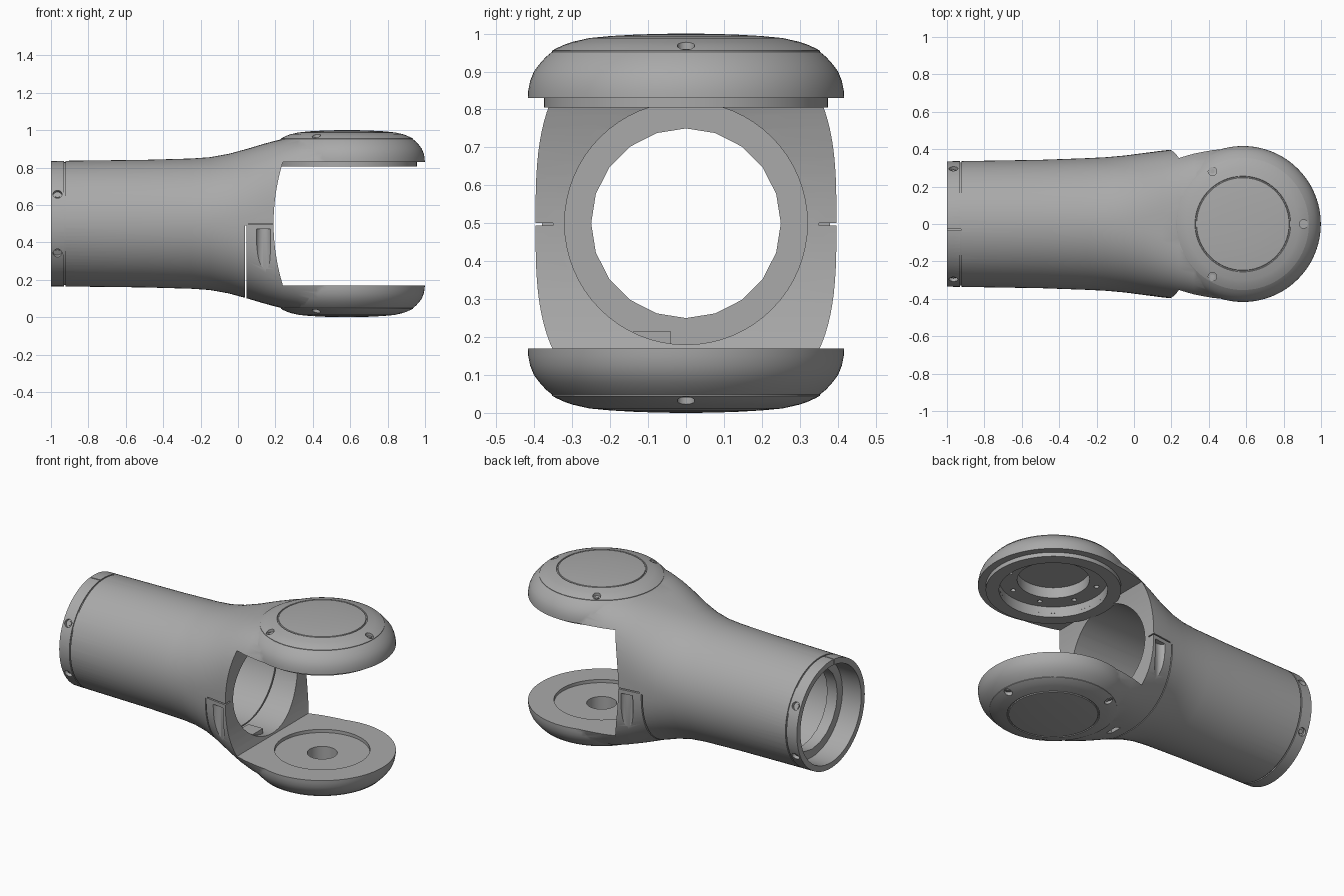
import bpy
import bmesh
from math import sin, cos, pi, tau, copysign
from mathutils import Vector, Matrix

if "Cube" in bpy.data.objects:
    bpy.data.objects.remove(bpy.data.objects["Cube"])

grey = bpy.data.materials.new("satin grey")
grey.use_nodes = True
tone = (0.40, 0.40, 0.40, 1)
grey.diffuse_color = tone
grey.node_tree.nodes["Principled BSDF"].inputs["Base Color"].default_value = tone

JOINT = 0.582   # x of the fork axis
MID = 0.5       # height of the tube axis


def finish(name, bm):
    """Turn a bmesh into a grey object."""
    bmesh.ops.remove_doubles(bm, verts=bm.verts, dist=1e-5)
    bmesh.ops.recalc_face_normals(bm, faces=bm.faces)
    mesh = bpy.data.meshes.new(name)
    bm.to_mesh(mesh)
    bm.free()
    mesh.materials.append(grey)
    obj = bpy.data.objects.new(name, mesh)
    bpy.context.collection.objects.link(obj)
    return obj


def loft(name, rings, closed=False):
    """Skin a list of point rings; cap both ends unless closed."""
    bm = bmesh.new()
    rows = [[bm.verts.new(p) for p in ring] for ring in rings]
    n = len(rows[0])
    pairs = list(zip(rows, rows[1:]))
    if closed:
        pairs.append((rows[-1], rows[0]))
    for a, b in pairs:
        for i in range(n):
            j = (i + 1) % n
            bm.faces.new((a[i], a[j], b[j], b[i]))
    if not closed:
        bm.faces.new(rows[0])
        bm.faces.new(rows[-1])
    return finish(name, bm)


def lathe(name, profile, flip=False, closed=False, sides=96):
    """Revolve (radius, z) points about the vertical fork axis."""
    rings = []
    for r, z in profile:
        z = 2 * MID - z if flip else z
        rings.append([(JOINT + r * cos(tau * i / sides), r * sin(tau * i / sides), z)
                      for i in range(sides)])
    return loft(name, rings, closed)


def rod(name, start, end, radius, sides=24):
    start, end = Vector(start), Vector(end)
    axis = end - start
    bm = bmesh.new()
    spin = Vector((0, 0, 1)).rotation_difference(axis).to_matrix().to_4x4()
    bmesh.ops.create_cone(bm, cap_ends=True, segments=sides, radius1=radius, radius2=radius,
                          depth=axis.length, matrix=Matrix.Translation((start + end) / 2) @ spin)
    return finish(name, bm)


def block(name, low, high):
    low, high = Vector(low), Vector(high)
    bm = bmesh.new()
    size = Matrix.Diagonal((high - low).to_4d())
    size[3][3] = 1
    bmesh.ops.create_cube(bm, size=1, matrix=Matrix.Translation((low + high) / 2) @ size)
    return finish(name, bm)


def combine(target, tool, operation="DIFFERENCE"):
    """Apply a boolean and discard the tool."""
    mod = target.modifiers.new("boolean", "BOOLEAN")
    mod.operation, mod.solver, mod.object = operation, "EXACT", tool
    bpy.context.view_layer.objects.active = target
    bpy.ops.object.modifier_apply(modifier=mod.name)
    bpy.data.objects.remove(tool)


def section(x, a, b, n, count=96):
    """Superellipse cross-section of the tube."""
    ring = []
    for i in range(count):
        c, s = cos(tau * i / count), sin(tau * i / count)
        ring.append((x, a * copysign(abs(c) ** (2 / n), c),
                     MID + b * copysign(abs(s) ** (2 / n), s)))
    return ring


# Tube flaring into the fork: x, half width, half height, squareness
stations = [(-1, .335, .335, 2), (-.5, .343, .341, 2), (-.25, .352, .348, 2),
            (-.15, .357, .355, 2.04), (-.05, .366, .373, 2.15), (.05, .379, .4, 2.4),
            (.15, .392, .43, 2.85), (.24, .402, .453, 3.3), (.32, .411, .466, 3.7),
            (.42, .42, .476, 4.1), (JOINT, .43, .485, 4.5)]
body = loft("forked_housing", [section(*s) for s in stations])

# Round fork ends, above and below
rim = [(0, .8), (.418, .8), (.416, .85), (.411, .875), (.401, .9), (.386, .92),
       (.37, .938), (.353, .952), (0, .96)]
for flip in (False, True):
    combine(body, lathe("fork_end", rim, flip), "UNION")

# Gap between the fork arms, with a gently bowed root
edge = [(.19 + .05 * t * t, MID + .33 * t) for t in [i / 8 - 1 for i in range(17)]]
outline = edge + [(1.2, .83), (1.2, .17)]
combine(body, loft("gap_cutter", [[(x, y, z) for x, z in outline] for y in (-1, 1)]))

# Bores along the tube, leaving a narrow inner flange
for start, end, radius, sides in [(-1.1, -.87, .3, 64), (-.9, -.7, .25, 20), (-.8, .3, .32, 64)]:
    combine(body, rod("bore_cutter", (start, 0, MID), (end, 0, MID), radius, sides))

# Seams: end collar, and the lower half of the fork root
collar = [[(x, r * cos(tau * i / 96), MID + r * sin(tau * i / 96)) for i in range(96)]
          for x, r in [(-.93, .329), (-.93, .4), (-.922, .4), (-.922, .329)]]
combine(body, loft("collar_seam_cutter", collar, True))
combine(body, block("root_seam_cutter", (.038, -.6, -.1), (.045, .6, .49)))
for side in (-1, 1):
    combine(body, block("side_seam_cutter", (.055, side * .45 - .1, .494), (.3, side * .45 + .1, .501)))
    # Screw channel beside the fork root
    combine(body, rod("channel_cutter", (.135, side * .4, .19), (.135, side * .4, .47), .04))

# Sockets: lower arm recess and hole, upper arm stepped opening, notch beneath
def socket(radius, low, high):
    combine(body, rod("socket_cutter", (JOINT, 0, low), (JOINT, 0, high), radius, 64))


socket(.27, .15, .2)
socket(.085, .06, .2)
socket(.3, .8, .87)
socket(.2, .8, .935)
combine(body, block("notch_cutter", (.13, -.04, 0), (.165, .04, .13)))

# Bolt holes in the upper opening
for i in range(8):
    a = tau * (i + .5) / 8
    x, y = JOINT + .25 * cos(a), .25 * sin(a)
    combine(body, rod("bolt_cutter", (x, y, .8), (x, y, .9), .014, 16))

# Collar screw pockets and the end slot
for angle in (62, -62, 118, -118):
    a = angle * pi / 180
    ray = Vector((0, -sin(a), cos(a)))
    base = Vector((-.965, 0, MID))
    combine(body, rod("pocket_cutter", base + ray * .315, base + ray * .4, .024, 20))
    rod("collar_screw", base + ray * .3, base + ray * .322, .014, 6)
combine(body, block("end_slot_cutter", (-1.1, -.034, .79), (-.925, -.028, .9)))

# Lip ring below the upper arm
lip = lathe("upper_lip_ring", [(.3, .805), (.374, .805), (.374, .832), (.3, .832)], closed=True)

# Domed covers with a ring groove and three screws each
cover = [(0, .94), (.353, .94), (.353, .955), (.34, .962), (.32, .971), (.3, .978),
         (.256, .988), (.254, .983), (.249, .983), (.247, .989),
         (.2, .9935), (.13, .9975), (.06, .9995), (0, 1)]
for flip, place in ((False, "upper"), (True, "lower")):
    cap = lathe(place + "_cover", cover, flip)
    for i in range(3):
        a = tau * i / 3
        x, y = JOINT + .325 * cos(a), .325 * sin(a)
        levels = [2 * MID - z if flip else z for z in (.95, 1.02, .945, .96)]
        combine(cap, rod("screw_cutter", (x, y, levels[0]), (x, y, levels[1]), .023, 20))
        rod(place + "_cover_screw", (x, y, levels[2]), (x, y, levels[3]), .013, 6)

# Cable clip at the bottom of the fork root
block("cable_clip", (.1, -.14, .17), (.2, -.04, .215))

# Smooth curved faces, keep hard edges
for obj in bpy.context.collection.objects:
    if obj.type == "MESH" and grey.name in obj.data.materials:
        bpy.ops.object.select_all(action="DESELECT")
        obj.select_set(True)
        bpy.context.view_layer.objects.active = obj
        bpy.ops.object.shade_smooth_by_angle(angle=pi / 7)
